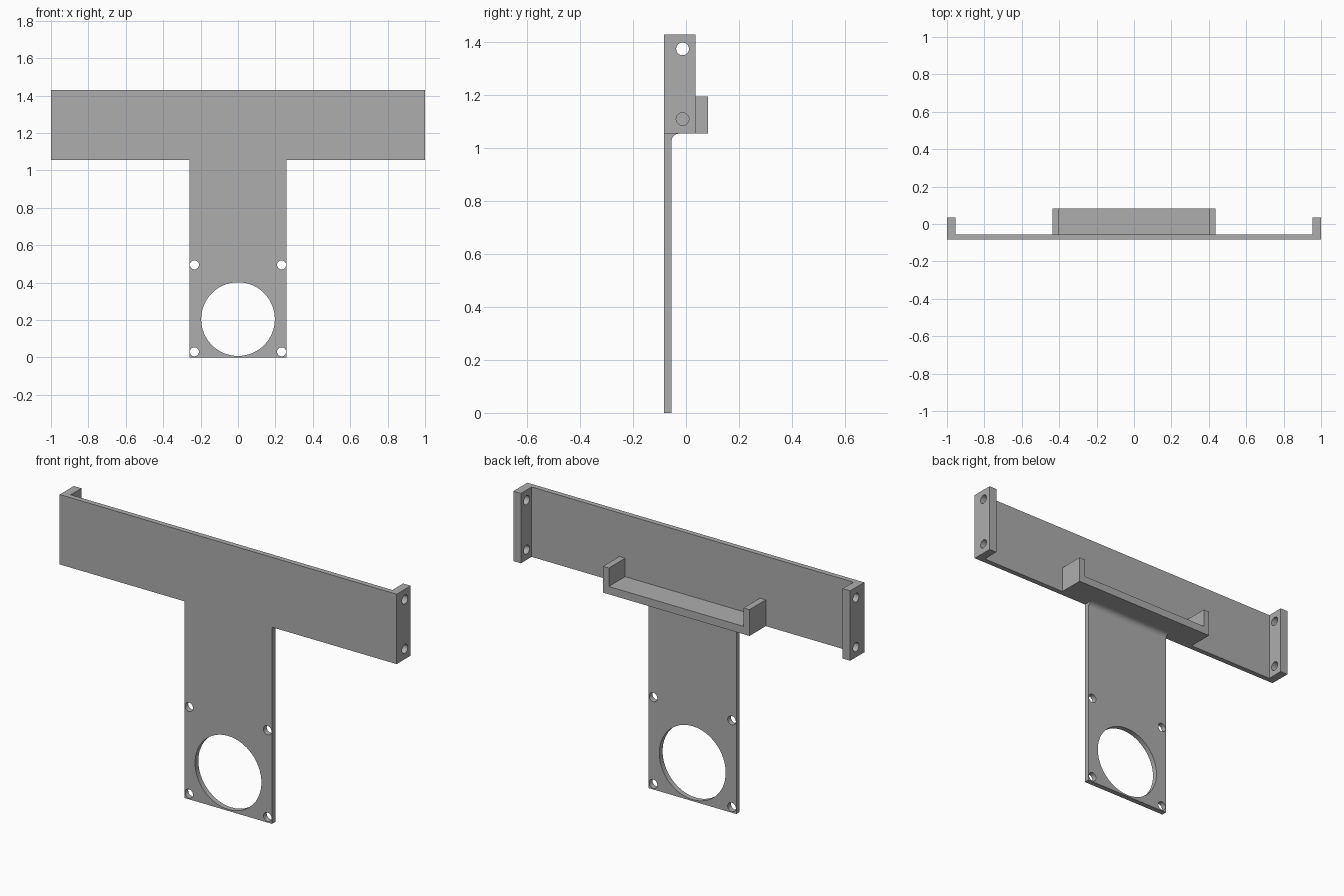
import bpy
import bmesh
from math import cos, sin, pi, radians
from mathutils import Matrix, Vector

cube = bpy.data.objects.get("Cube")
if cube:
    bpy.data.objects.remove(cube, do_unlink=True)

grey = bpy.data.materials.new("plain grey")
grey.use_nodes = True
colour = (0.42, 0.42, 0.42, 1)
grey.diffuse_color = colour
grey.node_tree.nodes["Principled BSDF"].inputs["Base Color"].default_value = colour

# Shared dimensions
FRONT, PLATE_BACK, TAB_BACK, TRAY_BACK = -0.083, -0.055, 0.036, 0.083
BAR_BOTTOM, BAR_TOP, TRAY_TOP = 1.055, 1.43, 1.196
NECK = 0.26


def extrude(name, profile, axis, start, end):
    """Extrude a 2D outline along the named axis."""
    i = "xyz".index(axis)

    def place(p):
        co = list(p)
        co.insert(i, start)
        return co

    bm = bmesh.new()
    face = bm.faces.new([bm.verts.new(place(p)) for p in profile])
    result = bmesh.ops.extrude_face_region(bm, geom=[face])
    shift = Vector((0, 0, 0))
    shift[i] = end - start
    moved = [g for g in result["geom"] if isinstance(g, bmesh.types.BMVert)]
    bmesh.ops.translate(bm, verts=moved, vec=shift)
    bmesh.ops.recalc_face_normals(bm, faces=bm.faces)
    mesh = bpy.data.meshes.new(name)
    bm.to_mesh(mesh)
    bm.free()
    mesh.materials.append(grey)
    obj = bpy.data.objects.new(name, mesh)
    bpy.context.collection.objects.link(obj)
    return obj


def channel(half, wall, low, floor, high):
    """Symmetric U outline with a floor and two upright ends."""
    right = [(half, low), (half, high), (half - wall, high), (half - wall, floor)]
    return right + [(-a, b) for a, b in reversed(right)]


def activate(obj):
    bpy.ops.object.select_all(action="DESELECT")
    obj.select_set(True)
    bpy.context.view_layer.objects.active = obj


def drill(obj, centre, radius, axis, depth):
    """Cut a round hole through the object."""
    turn = Matrix.Rotation(pi / 2, 4, "Y" if axis == "x" else "X")
    bm = bmesh.new()
    bmesh.ops.create_cone(bm, cap_ends=True, segments=64, radius1=radius,
                          radius2=radius, depth=depth,
                          matrix=Matrix.Translation(centre) @ turn)
    mesh = bpy.data.meshes.new("hole_cutter")
    bm.to_mesh(mesh)
    bm.free()
    mesh.materials.append(grey)
    cutter = bpy.data.objects.new("hole_cutter", mesh)
    cutter.hide_render = True
    bpy.context.collection.objects.link(cutter)
    mod = obj.modifiers.new("hole", "BOOLEAN")
    mod.operation = "DIFFERENCE"
    mod.solver = "EXACT"
    mod.object = cutter
    activate(obj)
    bpy.ops.object.modifier_apply(modifier=mod.name)
    bpy.data.objects.remove(cutter, do_unlink=True)


# Wide crossbar with a folded mounting tab at each end
crossbar = extrude("crossbar", channel(1, 0.045, FRONT, PLATE_BACK, TAB_BACK),
                   "z", BAR_BOTTOM, BAR_TOP)
for side in (-1, 1):
    for z in (1.11, 1.375):
        drill(crossbar, (side * 0.98, -0.013, z), 0.024, "x", 0.2)

# Hanging plate with a large opening and four screw holes
hanging_plate = extrude("hanging_plate",
                        [(-NECK, 0), (NECK, 0), (NECK, BAR_BOTTOM), (-NECK, BAR_BOTTOM)],
                        "y", FRONT, PLATE_BACK)
drill(hanging_plate, (0, -0.07, 0.205), 0.197, "y", 0.2)
for side in (-1, 1):
    for z in (0.03, 0.495):
        drill(hanging_plate, (side * 0.233, -0.07, z), 0.024, "y", 0.2)

# Open tray behind the crossbar
tray = extrude("tray", channel(0.435, 0.035, BAR_BOTTOM, BAR_BOTTOM + 0.042, TRAY_TOP),
               "y", PLATE_BACK, TRAY_BACK)

# Concave fillet between hanging plate and tray
r = 0.03
arc = [(PLATE_BACK + r - r * cos(t), BAR_BOTTOM - r + r * sin(t))
       for t in (pi / 2 * k / 12 for k in range(13))]
fillet = extrude("fillet", [(PLATE_BACK, BAR_BOTTOM)] + arc, "x", -NECK, NECK)

for obj in (crossbar, hanging_plate, tray, fillet):
    activate(obj)
    bpy.ops.object.shade_smooth_by_angle(angle=radians(30))
